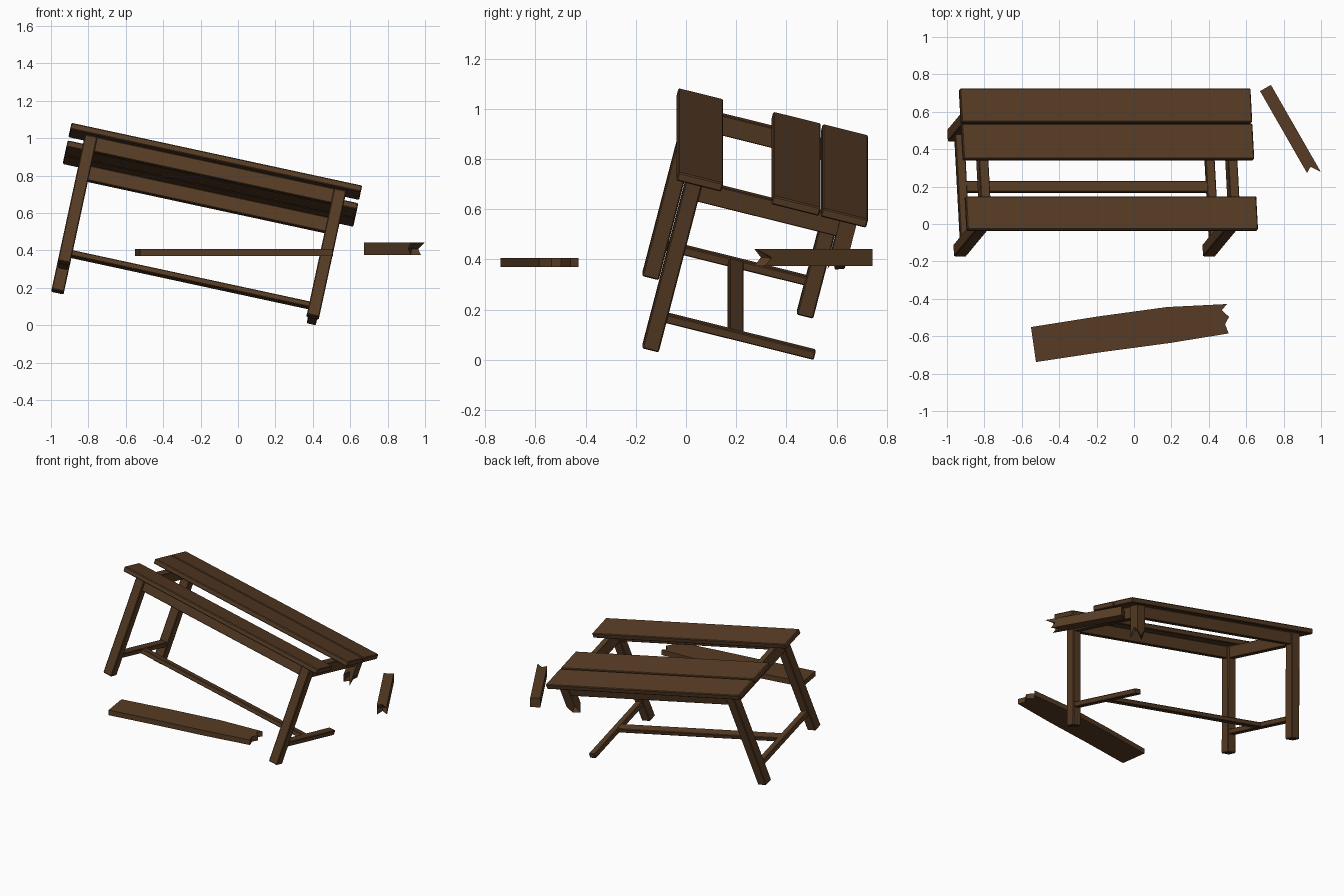
import bpy, bmesh
from mathutils import Matrix, Vector

if "Cube" in bpy.data.objects:
    bpy.data.objects.remove(bpy.data.objects["Cube"])

wood = bpy.data.materials.new("dark_wood")
wood.diffuse_color = (0.095, 0.045, 0.018, 1)
wood.use_nodes = True
wood.node_tree.nodes["Principled BSDF"].inputs["Base Color"].default_value = wood.diffuse_color


def frame(u, v, w, origin):
    m = Matrix((u, v, w)).transposed().to_4x4()
    m.translation = origin
    return m


# Tilted table frame: u along the length, v across, w up; w = 0 is the top surface
U = Vector((0.977, 0, -0.211)).normalized()
V = Vector((-0.052, 0.969, -0.241))
V = (V - U * V.dot(U)).normalized()
TABLE = frame(U, V, U.cross(V), Vector((-0.89, -0.03, 1.083)))


def finish(name, bm, matrix, bevel=0.0):
    bmesh.ops.recalc_face_normals(bm, faces=bm.faces)
    bm.transform(matrix)
    me = bpy.data.meshes.new(name)
    bm.to_mesh(me)
    bm.free()
    me.materials.append(wood)
    ob = bpy.data.objects.new(name, me)
    bpy.context.collection.objects.link(ob)
    if bevel:
        mod = ob.modifiers.new("worn_edges", 'BEVEL')
        mod.width = bevel
        mod.segments = 1
    return ob


def beam(name, u, v, w, bevel=0.005):
    # Box given by its (min, max) range on each table axis
    bm = bmesh.new()
    bmesh.ops.create_cube(bm, size=1)
    for p in bm.verts:
        p.co = Vector([(a + b) / 2 + c * (b - a) for (a, b), c in zip((u, v, w), p.co)])
    return finish(name, bm, TABLE, bevel)


def splintered(name, size, length, cuts, matrix):
    # Square post along +z, its far end shortened by a 3x3 set of cuts
    bm = bmesh.new()
    bmesh.ops.create_grid(bm, x_segments=2, y_segments=2, size=size / 2)
    ext = bmesh.ops.extrude_face_region(bm, geom=bm.faces[:], use_keep_orig=True)
    end = [g for g in ext["geom"] if isinstance(g, bmesh.types.BMVert)]
    end.sort(key=lambda p: (round(p.co.y, 3), round(p.co.x, 3)))
    for p, cut in zip(end, cuts):
        p.co.z = length - cut
    return finish(name, bm, matrix)


# Top planks, with one missing from the row
for i, (a, b) in enumerate([(0, 0.185), (0.39, 0.586), (0.593, 0.78)]):
    beam(f"top_plank_{i + 1}", (0, 1.59), (a, b), (-0.036, 0))

# Three whole legs
H = 0.034
UL, UR, VF, VB = 0.118, 1.48, 0.075, 0.71
for name, u, v in [("front_left_leg", UL, VF), ("front_right_leg", UR, VF),
                   ("back_left_leg", UL, VB)]:
    beam(name, (u - H, u + H), (v - H, v + H), (-0.748, -0.036))

# Snapped stub of the back right leg
splintered("broken_leg_stub", 2 * H, 0.225,
           [0.07, 0.02, 0.06, 0.0, 0.09, 0.08, 0.06, 0.10, 0.01],
           TABLE @ frame(Vector((1, 0, 0)), Vector((0, -1, 0)), Vector((0, 0, -1)),
                         Vector((UR, VB, -0.036))))

# Aprons under the top and stretchers near the floor
for side, u in (("left", UL), ("right", UR)):
    beam(f"{side}_apron", (u - 0.025, u + 0.025), (VF, VB), (-0.116, -0.036), 0.003)
    beam(f"{side}_stretcher", (u - 0.025, u + 0.025), (VF, VB + 0.005), (-0.627, -0.592), 0.004)
for side, v in (("front", VF), ("back", VB)):
    beam(f"{side}_apron", (UL, UR), (v - 0.022, v + 0.022), (-0.116, -0.036), 0.003)
beam("long_stretcher", (UL, UR), (0.36, 0.42), (-0.625, -0.594), 0.004)

# Loose lower part of the broken leg
D = Vector((0.497, -0.867, 0)).normalized()
Z = Vector((0, 0, 1))
splintered("fallen_leg_piece", 0.067, 0.535,
           [0.03, 0.09, 0.04, 0.06, 0.08, 0.07, 0.03, 0.05, 0.0],
           frame(Z.cross(D), Z, D, Vector((0.703, 0.727, 0.408))).copy()
           @ Matrix.Diagonal((1, 1, 1, 1)))

# Loose plank with a jagged end
outline = [(-0.551, -0.551), (-0.19, -0.494), (0.176, -0.444), (0.497, -0.428),
           (0.47, -0.46), (0.508, -0.497), (0.487, -0.535), (0.506, -0.585),
           (0.193, -0.636), (-0.18, -0.686), (-0.524, -0.738)]
bm = bmesh.new()
face = bm.faces.new([bm.verts.new((x, y, 0.369)) for x, y in outline])
ext = bmesh.ops.extrude_face_region(bm, geom=[face], use_keep_orig=True)
bmesh.ops.translate(bm, vec=(0, 0, 0.037),
                    verts=[g for g in ext["geom"] if isinstance(g, bmesh.types.BMVert)])
finish("fallen_plank", bm, Matrix())
